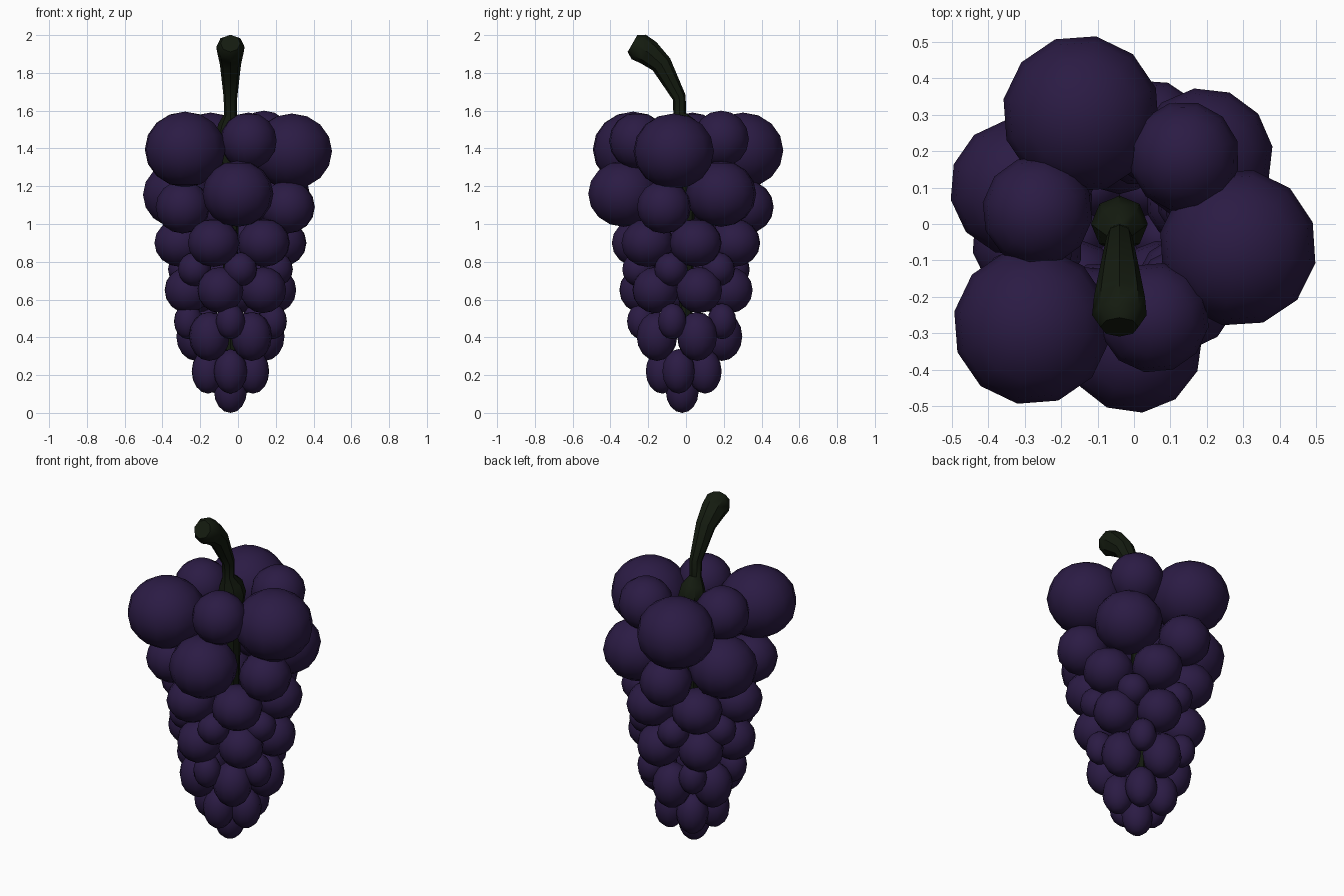
import bpy, bmesh
from math import radians, sin, cos, pi, atan2
from mathutils import Matrix, Vector

if "Cube" in bpy.data.objects:
    bpy.data.objects.remove(bpy.data.objects["Cube"])

CX = -0.04  # axis of the bunch


def material(name, rgb):
    m = bpy.data.materials.new(name)
    m.diffuse_color = (*rgb, 1)
    m.use_nodes = True
    m.node_tree.nodes["Principled BSDF"].inputs["Base Color"].default_value = m.diffuse_color
    return m


skin = material("grape_skin", (0.024, 0.011, 0.058))
wood = material("stem_green", (0.007, 0.011, 0.005))


def finish(name, bm, mat):
    me = bpy.data.meshes.new(name)
    bm.to_mesh(me)
    bm.free()
    me.materials.append(mat)
    ob = bpy.data.objects.new(name, me)
    bpy.context.collection.objects.link(ob)
    return ob


def grape(bm, x, y, z, r, hz):
    turn = atan2(y, x - CX)
    mat = (Matrix.Translation((x, y, z)) @ Matrix.Rotation(turn, 4, 'Z')
           @ Matrix.Diagonal((r, r, hz, 1)))
    bmesh.ops.create_uvsphere(bm, u_segments=12, v_segments=8, radius=1, matrix=mat)


def grape_layer(name, places, r, hz):
    bm = bmesh.new()
    for x, y, z in places:
        grape(bm, x, y, z, r, hz)
    for f in bm.faces:
        f.smooth = True
    return finish(name, bm, skin)


def ring(count, start, radius, z):
    angles = [radians(start + 360 * i / count) for i in range(count)]
    return [(CX + radius * cos(a), radius * sin(a), z) for a in angles]


# Top and shoulder grapes, placed individually
grape_layer("top_large_grapes", [(-0.28, -0.28, 1.395), (0.285, -0.065, 1.385),
                                 (-0.145, 0.302, 1.39)], 0.217, 0.2)
grape_layer("top_small_grapes", [(0.055, -0.257, 1.44), (-0.265, 0.035, 1.44),
                                 (0.138, 0.185, 1.45)], 0.152, 0.15)
grape_layer("shoulder_large_grapes", [(0, -0.33, 1.16), (-0.317, 0.1, 1.155),
                                      (0.193, 0.185, 1.16)], 0.189, 0.175)
grape_layer("shoulder_small_grapes", ring(3, -21, 0.325, 1.09), 0.145, 0.14)

# Regular rings below: name, count, start angle, ring radius, height, grape radius, half height
for name, n, start, rad, z, r, hz in [
        ("middle_grapes", 6, -109, 0.27, 0.90, 0.14, 0.127),
        ("middle_filler_grapes", 6, -78, 0.255, 0.76, 0.09, 0.09),
        ("lower_grapes", 6, -103, 0.237, 0.65, 0.125, 0.122),
        ("lower_filler_grapes", 5, -90, 0.235, 0.485, 0.077, 0.095),
        ("bottom_grapes", 5, -126, 0.19, 0.405, 0.108, 0.13),
        ("tip_ring_grapes", 5, -90, 0.125, 0.22, 0.088, 0.118),
        ("tip_grape", 1, -90, 0.02, 0.115, 0.087, 0.115)]:
    grape_layer(name, ring(n, start, rad, z), r, hz)

# Stem with inner core, swept along y-z points: y, z, radius
path = [(0, 0.3, 0.03), (0, 1.3, 0.05), (0, 1.47, 0.078), (-0.01, 1.53, 0.065),
        (-0.033, 1.58, 0.034), (-0.036, 1.67, 0.036), (-0.13, 1.845, 0.056),
        (-0.2, 1.908, 0.07), (-0.25, 1.937, 0.075), (-0.283, 1.956, 0.052)]
SIDES = 8
bm = bmesh.new()
loops = []
for i, (y, z, r) in enumerate(path):
    a, b = path[max(i - 1, 0)], path[min(i + 1, len(path) - 1)]
    t = Vector((0, b[0] - a[0], b[1] - a[1])).normalized()
    u = Vector((1, 0, 0))
    v = t.cross(u)
    c = Vector((CX, y, z))
    loops.append([bm.verts.new(c + r * (u * cos(k) + v * sin(k)))
                  for k in [2 * pi * j / SIDES for j in range(SIDES)]])
for p, q in zip(loops, loops[1:]):
    for j in range(SIDES):
        k = (j + 1) % SIDES
        bm.faces.new((p[j], p[k], q[k], q[j]))
bm.faces.new(loops[0][::-1])
bm.faces.new(loops[-1])
bmesh.ops.recalc_face_normals(bm, faces=bm.faces)
stem = finish("stem", bm, wood)
bpy.context.view_layer.objects.active = stem
stem.select_set(True)
bpy.ops.object.shade_smooth_by_angle(angle=radians(40))
